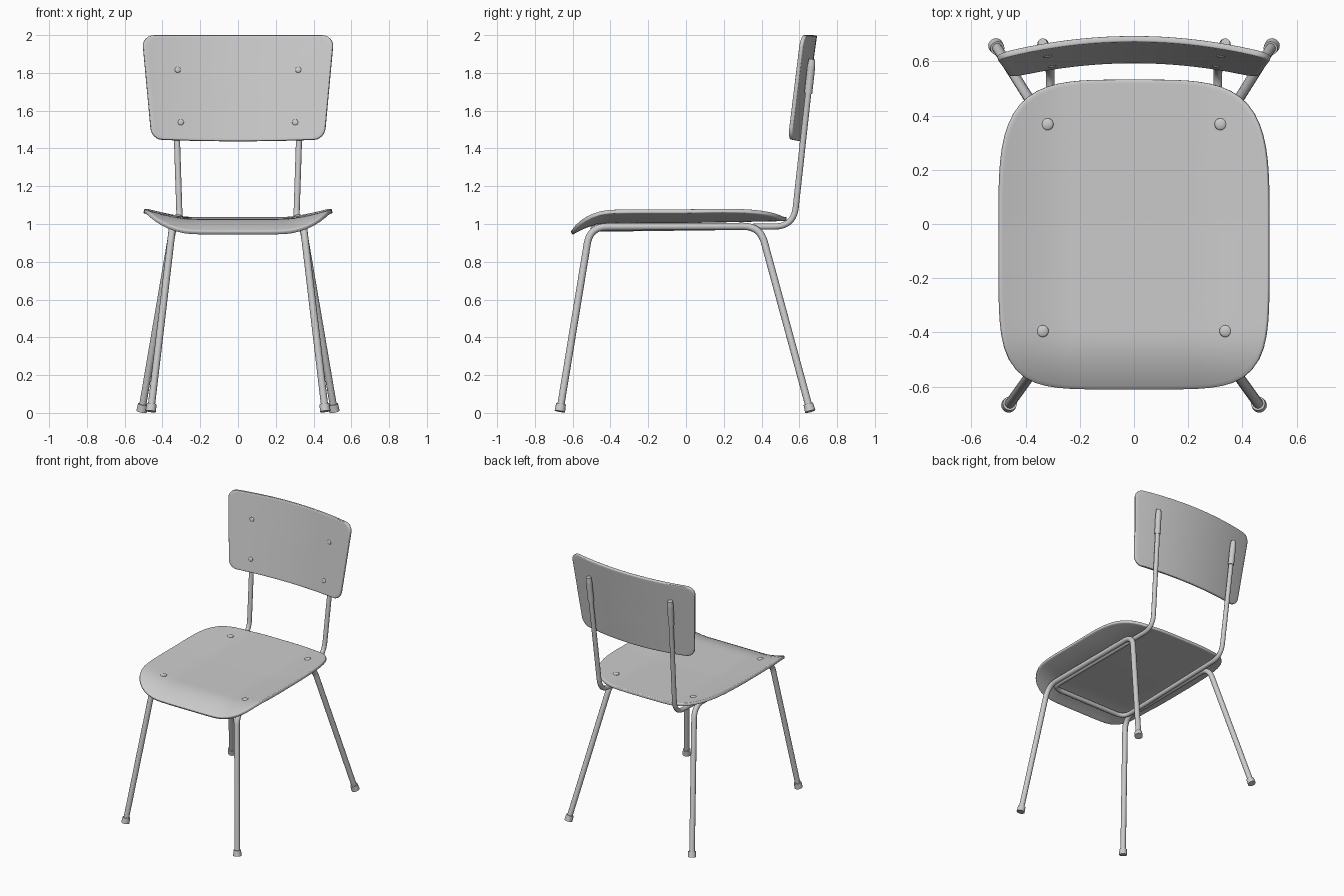
import bpy, bmesh, math
from mathutils import Vector

if "Cube" in bpy.data.objects:
    bpy.data.objects.remove(bpy.data.objects["Cube"])


def add_mesh(name, bm, angle=40):
    me = bpy.data.meshes.new(name)
    bm.normal_update()
    bm.to_mesh(me)
    bm.free()
    ob = bpy.data.objects.new(name, me)
    bpy.context.collection.objects.link(ob)
    bpy.ops.object.select_all(action='DESELECT')
    bpy.context.view_layer.objects.active = ob
    ob.select_set(True)
    bpy.ops.object.shade_smooth_by_angle(angle=math.radians(angle))
    return ob


def shell(name, outline, surface, rings, thickness):
    """Concentric rings of a flat outline lifted onto a curved surface, then thickened."""
    bm = bmesh.new()
    mid = bm.verts.new(surface(0, 0))
    loops = []
    for k in range(1, rings + 1):
        r = 1 - (1 - k / rings) ** 1.3
        loops.append([bm.verts.new(surface(u * r, v * r)) for u, v in outline])
    n = len(outline)
    for i in range(n):
        j = (i + 1) % n
        bm.faces.new((mid, loops[0][i], loops[0][j]))
        for a, b in zip(loops, loops[1:]):
            bm.faces.new((a[i], b[i], b[j], a[j]))
    ob = add_mesh(name, bm)
    sol = ob.modifiers.new("thickness", 'SOLIDIFY')
    sol.thickness = thickness
    sol.offset = -1
    bev = ob.modifiers.new("soft_edge", 'BEVEL')
    bev.width = 0.005
    bev.segments = 2
    bev.limit_method = 'ANGLE'
    bev.angle_limit = math.radians(50)
    return ob


def tube(name, corners, radius):
    """Round tube along (point, bend radius) corners."""
    pts = []
    for i, (p, r) in enumerate(corners):
        p = Vector(p)
        if r == 0:
            pts.append(p)
            continue
        a = p + (Vector(corners[i - 1][0]) - p).normalized() * r
        b = p + (Vector(corners[i + 1][0]) - p).normalized() * r
        for k in range(11):
            t = k / 10
            pts.append(a * (1 - t) ** 2 + p * 2 * t * (1 - t) + b * t * t)
    cu = bpy.data.curves.new(name, 'CURVE')
    cu.dimensions = '3D'
    cu.bevel_depth = radius
    cu.bevel_resolution = 4
    cu.use_fill_caps = True
    sp = cu.splines.new('POLY')
    sp.points.add(len(pts) - 1)
    for q, p in zip(sp.points, pts):
        q.co = (*p, 1)
    sp.use_smooth = True
    ob = bpy.data.objects.new(name, cu)
    bpy.context.collection.objects.link(ob)


def rod(name, a, b, r1, r2):
    """Tapered cylinder from a to b."""
    a, b = Vector(a), Vector(b)
    bm = bmesh.new()
    bmesh.ops.create_cone(bm, cap_ends=True, segments=20, radius1=r1, radius2=r2, depth=(b - a).length)
    ob = add_mesh(name, bm)
    ob.location = (a + b) / 2
    ob.rotation_mode = 'QUATERNION'
    ob.rotation_quaternion = Vector((0, 0, 1)).rotation_difference(b - a)


def rivet(name, loc, radius, normal):
    bm = bmesh.new()
    bmesh.ops.create_uvsphere(bm, u_segments=20, v_segments=10, radius=radius)
    ob = add_mesh(name, bm)
    ob.scale.z = 0.4
    ob.location = loc
    ob.rotation_mode = 'QUATERNION'
    ob.rotation_quaternion = Vector((0, 0, 1)).rotation_difference(Vector(normal))


# Seat: squarish superellipse, sides curled up, front rolled down
def seat_surface(x, y):
    y -= 0.04
    rise = 0.052 * max(0, (abs(x) - 0.25) / 0.245) ** 1.5
    drop = 0.064 * max(0, (-0.40 - y) / 0.21) ** 2
    return Vector((x, y, 1.027 + rise - drop + 0.02 * max(0, y)))


seat_outline = []
for i in range(96):
    a = 2 * math.pi * i / 96
    c, s = math.cos(a), math.sin(a)
    n = 4.0 if s > 0 else 5.2
    k = (abs(c) ** n + abs(s) ** n) ** (-1 / n)
    seat_outline.append((0.495 * c * k, 0.572 * s * k))
shell("seat", seat_outline, seat_surface, 16, 0.022)


# Backrest: rounded, tapered panel bowed around the sitter
def back_surface(x, z):
    t = (z + 0.28) / 0.56
    x *= 0.9 + 0.1 * t
    bow = (x / 0.5) ** 2
    return Vector((x, 0.592 + 0.08 * t - 0.065 * bow, 1.72 + z + 0.012 * bow * (1 - t)))


W, H, R = 0.505, 0.28, 0.06
corner_pts = []
for cx, cz, start in ((1, 1, 0), (-1, 1, 90), (-1, -1, 180), (1, -1, 270)):
    for k in range(7):
        a = math.radians(start + 15 * k)
        corner_pts.append((cx * (W - R) + R * math.cos(a), cz * (H - R) + R * math.sin(a)))
back_outline = []
for i, p in enumerate(corner_pts):
    q = corner_pts[(i + 1) % len(corner_pts)]
    steps = max(1, round(math.dist(p, q) / 0.05))
    for k in range(steps):
        t = k / steps
        back_outline.append((p[0] + (q[0] - p[0]) * t, p[1] + (q[1] - p[1]) * t))
# outline runs the other way round so the thickness grows rearwards
shell("backrest", back_outline, back_surface, 10, 0.022)

# Upright loop: both back posts joined by a bar under the front of the seat
half = [((0.337, 0.667, 1.87), 0), ((0.308, 0.570, 0.988), 0.10), ((0.322, -0.49, 0.975), 0.08)]
other = [((-p[0], p[1], p[2]), r) for p, r in reversed(half)]
tube("back_post_loop", half + other, 0.0165)

for s, side in ((1, "right"), (-1, "left")):
    # Leg hoop: front leg, side rail and rear leg in one bend
    front_foot, rear_foot = Vector((s * 0.462, -0.668, 0.008)), Vector((s * 0.51, 0.658, 0.008))
    front_top, rear_top = Vector((s * 0.347, -0.508, 0.985)), Vector((s * 0.343, 0.392, 0.988))
    tube(side + "_leg_hoop", [(front_foot, 0), (front_top, 0.09), (rear_top, 0.09), (rear_foot, 0)], 0.019)
    # Foot caps
    for end, foot, top in (("front", front_foot, front_top), ("rear", rear_foot, rear_top)):
        d = (top - foot).normalized()
        rod(f"{side}_{end}_foot_cap", foot, foot + d * 0.04, 0.028, 0.026)
    # Sleeve at the top of each back post
    tip, low = Vector((s * 0.337, 0.667, 1.87)), Vector((s * 0.308, 0.570, 0.988))
    d = (tip - low).normalized()
    rod(side + "_post_sleeve", tip - d * 0.18, tip - d * 0.035, 0.021, 0.021)
    rod(side + "_post_tip", tip - d * 0.035, tip + d * 0.003, 0.021, 0.017)
    # Rivets in seat and backrest
    for end, x, y in (("front", 0.337, -0.395), ("rear", 0.319, 0.368)):
        rivet(f"{side}_{end}_seat_rivet", seat_surface(s * x, y + 0.04), 0.022, (0, 0, 1))
    for end, z in (("upper", 0.095), ("lower", -0.185)):
        p = back_surface(s * 0.33, z)
        rivet(f"{side}_{end}_back_rivet", p, 0.016, (-s * 0.17, -1, 0.14))
